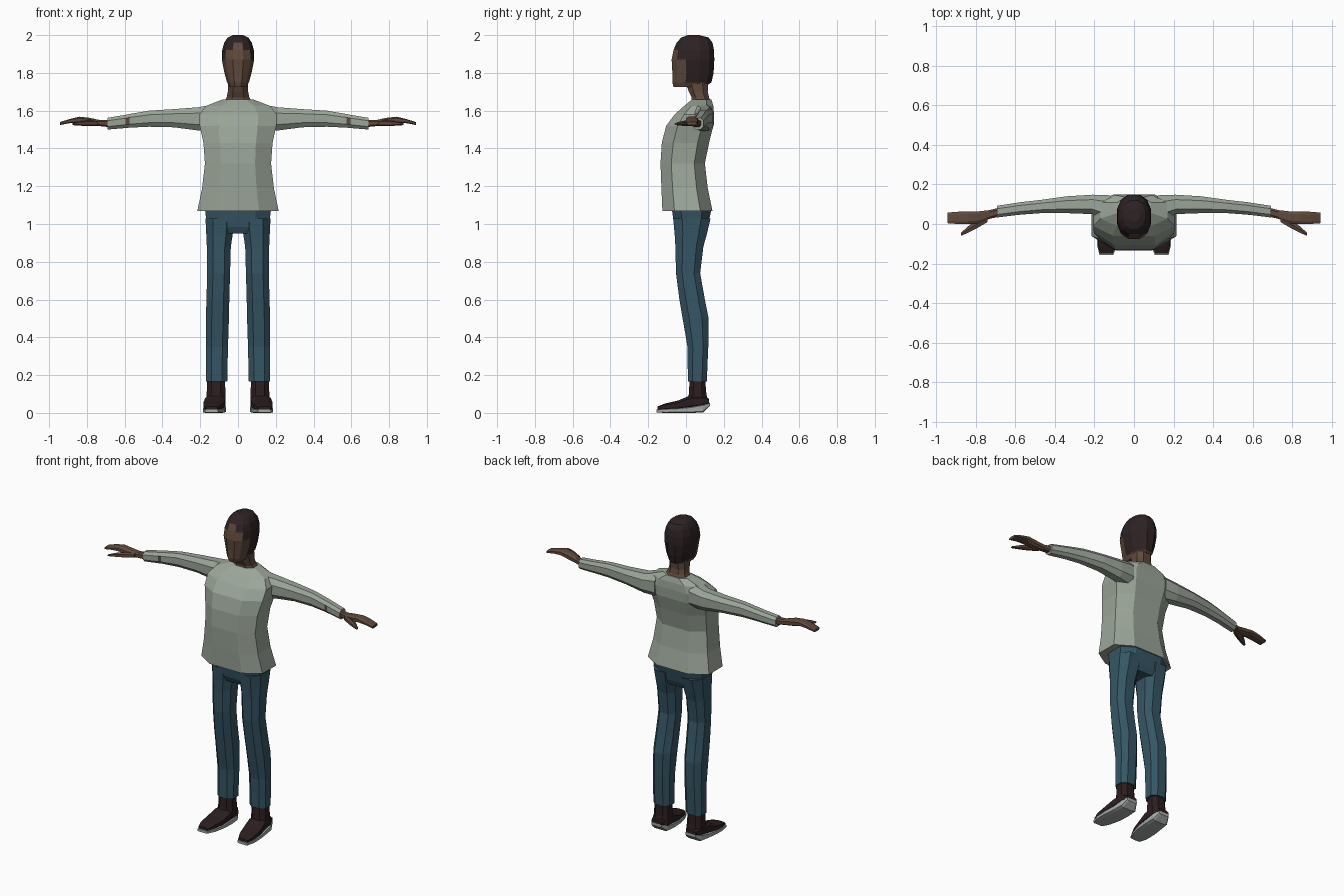
import bpy, bmesh, math
from mathutils import Vector


def material(name, rgb):
    m = bpy.data.materials.new(name)
    m.diffuse_color = (*rgb, 1)
    return m


SHIRT = material("shirt sage grey", (0.33, 0.38, 0.32))
JEANS = material("denim blue", (0.036, 0.092, 0.13))
SKIN = material("brown skin", (0.115, 0.066, 0.045))
HAIR = material("dark hair", (0.027, 0.016, 0.017))
SHOE = material("dark shoe leather", (0.025, 0.013, 0.014))
SOLE = material("pale sole", (0.36, 0.40, 0.39))


def loft(name, rings, mats, axis="z", n=8, power=0.8, rule=None, mirror=False):
    """Skin rings of (position along axis, a0, a1, b0, b1); a and b are the extents on the other two axes."""
    bm = bmesh.new()
    half = math.pi / n
    peak = math.cos(half) ** power
    loops = []
    for t, a0, a1, b0, b1 in rings:
        loop = []
        for i in range(n):
            ang = half + 2 * math.pi * i / n
            c, s = math.cos(ang), math.sin(ang)
            a = (a0 + a1) / 2 + (a1 - a0) / 2 * math.copysign(abs(c) ** power, c) / peak
            b = (b0 + b1) / 2 + (b1 - b0) / 2 * math.copysign(abs(s) ** power, s) / peak
            co = {"z": (a, b, t), "x": (t, a, b), "y": (a, t, b)}[axis]
            loop.append(bm.verts.new(co))
        loops.append(loop)
    for lo, hi in zip(loops, loops[1:]):
        for i in range(n):
            j = (i + 1) % n
            bm.faces.new((lo[i], lo[j], hi[j], hi[i]))
    bm.faces.new(loops[0])
    bm.faces.new(loops[-1])
    bmesh.ops.recalc_face_normals(bm, faces=bm.faces)
    if rule:
        for f in bm.faces:
            f.material_index = rule(f.calc_center_median(), f.normal)
    me = bpy.data.meshes.new(name)
    bm.to_mesh(me)
    bm.free()
    for m in mats:
        me.materials.append(m)
    ob = bpy.data.objects.new(name, me)
    bpy.context.collection.objects.link(ob)
    if mirror:
        ob.modifiers.new("mirror", "MIRROR")
    return ob


def sym(rows):
    return [(z, -w, w, y0, y1) for z, w, y0, y1 in rows]


# Sweater body: height, half width, front, back
loft("sweater_body", sym([
    (1.07, .215, -.125, .14), (1.19, .19, -.13, .115), (1.32, .175, -.135, .10),
    (1.43, .183, -.128, .122), (1.52, .203, -.105, .145), (1.58, .205, -.06, .148),
    (1.625, .17, -.01, .145), (1.658, .085, .03, .135)]), [SHIRT], power=.75)

# Sleeves, with a small worn patch at the front of each forearm
loft("sleeve", [
    (.12, .01, .145, 1.49, 1.635), (.21, .05, .148, 1.495, 1.618),
    (.34, .055, .14, 1.512, 1.608), (.47, .055, .122, 1.515, 1.60),
    (.575, .047, .11, 1.51, 1.582), (.595, .045, .107, 1.508, 1.578),
    (.692, .033, .092, 1.50, 1.562)], [SHIRT, SKIN], axis="x", mirror=True,
    rule=lambda c, n: int(.575 < c.x < .595 and n.y < -.8))

# Hands and thumbs
loft("hand", [
    (.67, .04, .085, 1.512, 1.553), (.73, .026, .07, 1.518, 1.55),
    (.785, .004, .064, 1.523, 1.562), (.84, .0, .062, 1.535, 1.568),
    (.89, .0, .062, 1.534, 1.556), (.942, .004, .058, 1.524, 1.54)],
    [SKIN], axis="x", power=.65, mirror=True)
loft("thumb", [
    (.74, .01, .05, 1.52, 1.548), (.80, -.025, .015, 1.52, 1.546),
    (.84, -.045, -.012, 1.522, 1.542), (.875, -.06, -.045, 1.524, 1.534)],
    [SKIN], axis="x", n=6, mirror=True)


# Head: face at the front, hair on crown, sides and back
def head_colour(c, n):
    dx, dy = abs(c.x), c.y - .035
    front = math.degrees(math.atan2(dx, -dy))
    if front < 20:
        line = 1.965
    elif front < 38:
        line = 1.925
    elif front < 62:
        line = 1.87
    else:
        line = 1.758
    return int(c.z > line)


loft("head", sym([
    (1.725, .045, -.066, .10), (1.75, .058, -.072, .135), (1.80, .072, -.072, .146),
    (1.87, .086, -.076, .15), (1.92, .084, -.066, .148), (1.96, .073, -.05, .14),
    (1.987, .055, -.025, .12), (2.0, .028, .01, .07)]),
    [SKIN, HAIR], n=12, power=.85, rule=head_colour)
loft("neck", sym([
    (1.64, .078, .03, .138), (1.67, .06, .03, .122), (1.70, .054, .015, .115),
    (1.77, .052, -.01, .12)]), [SKIN])

# Jeans: hips and two legs
loft("hips", sym([
    (.95, .12, -.045, .10), (.985, .163, -.062, .115), (1.08, .175, -.075, .135),
    (1.15, .165, -.075, .09)]), [JEANS], power=.7)
loft("trouser_leg", [
    (.165, .057, .17, .01, .11), (.35, .053, .17, .008, .118),
    (.50, .048, .17, -.018, .12), (.60, .046, .167, -.035, .10),
    (.74, .042, .163, -.053, .075), (.88, .038, .165, -.056, .092),
    (.945, .028, .168, -.06, .11), (1.03, .02, .172, -.068, .13)],
    [JEANS], power=.8, mirror=True)

# Shoes: ankle, upper and sole
loft("shoe_ankle", [
    (.04, .065, .168, .0, .122), (.10, .066, .166, .015, .108),
    (.19, .07, .162, .02, .10)], [SHOE], mirror=True)
loft("shoe_upper", [
    (-.15, .108, .172, .015, .034), (-.11, .09, .183, .014, .05),
    (-.04, .073, .183, .016, .066), (.02, .066, .175, .02, .092),
    (.08, .066, .17, .03, .095), (.123, .085, .155, .045, .075)],
    [SHOE], axis="y", power=.65, mirror=True)
loft("shoe_sole", [
    (-.156, .105, .175, .002, .018), (-.11, .085, .186, 0, .022),
    (-.04, .069, .186, 0, .026), (.03, .064, .178, 0, .034),
    (.09, .066, .172, .002, .046), (.126, .085, .155, .036, .054)],
    [SOLE], axis="y", power=.4, mirror=True)
